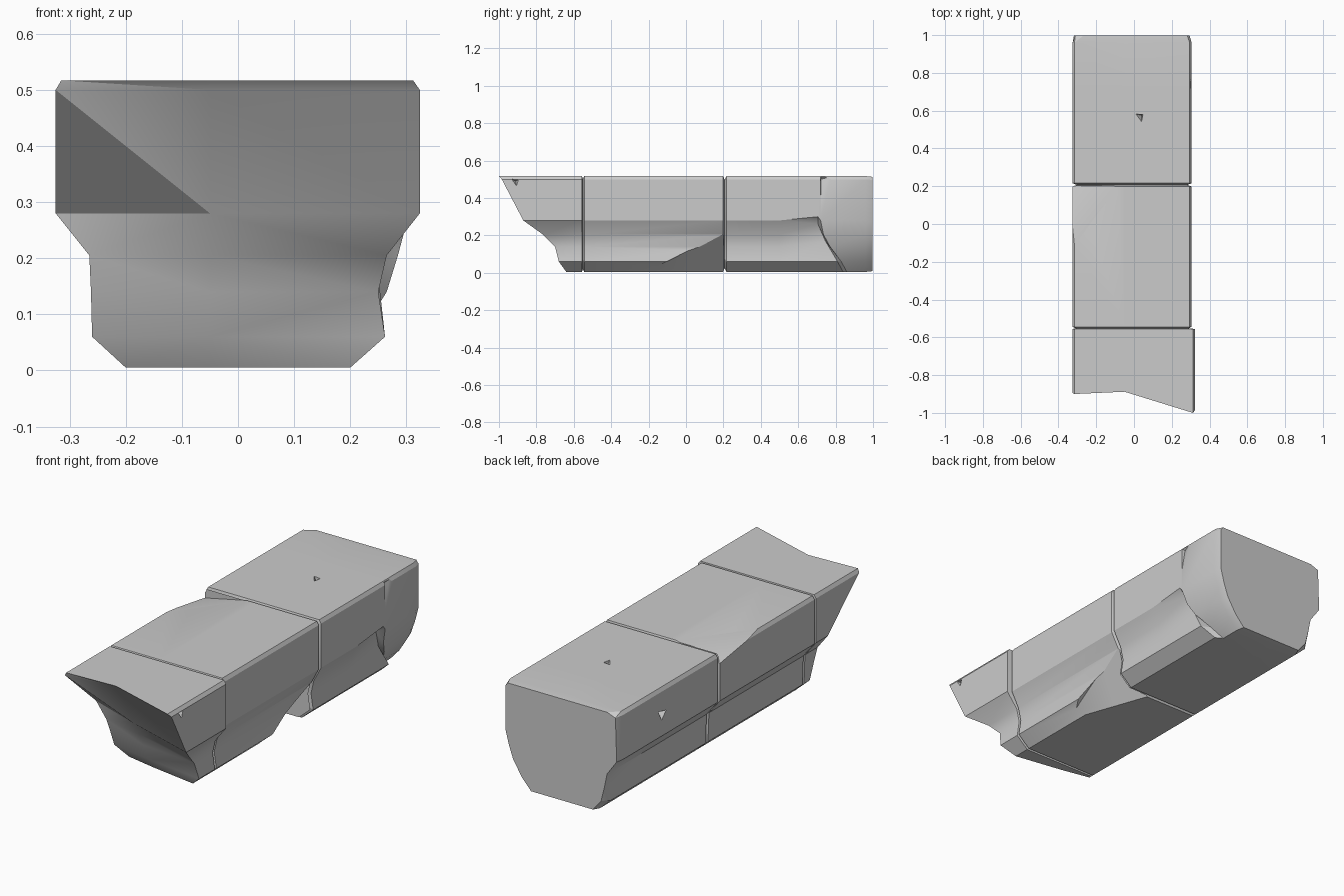
import bpy, bmesh

if "Cube" in bpy.data.objects:
    bpy.data.objects.remove(bpy.data.objects["Cube"])

# Cross-section rows, top to bottom: height and half widths of the stepped beam
Z = [0.517, 0.50, 0.28, 0.205, 0.14, 0.06, 0.005]
LEFT = [-0.315, -0.325, -0.325, -0.265, -0.262, -0.26, -0.20]
FRONT_R = [0.312, 0.324, 0.324, 0.265, 0.25, 0.262, 0.20]
MAIN_R = [0.295, 0.305, 0.305, 0.265, 0.25, 0.262, 0.20]
CHUNK_R = [0.295, 0.305, 0.305, 0.285, 0.265, 0.215, 0.165]
N = len(Z)
MID = -0.05

bm = bmesh.new()


def station(y, right=MAIN_R, left=LEFT, inset=0.0, zr=Z, yr=None, yl=None, ym=None):
    """Ring of vertices: top middle, right side down, bottom middle, left side up."""
    yr, yl = yr or [y] * N, yl or [y] * N
    ym = ym or [(a + b) / 2 for a, b in zip(yr, yl)]
    f, g = 1 - inset / 0.3, 1 - inset / 0.26

    def vert(x, yy, z):
        return bm.verts.new((x * f, yy, 0.26 + (z - 0.26) * g))
    r = [vert(right[i], yr[i], zr[i]) for i in range(N)]
    l = [vert(left[i], yl[i], Z[i]) for i in range(N)]
    top, bottom = vert(MID, ym[0], Z[0]), vert(MID, ym[-1], Z[-1])
    return {"ring": [top] + r + [bottom] + l[::-1], "r": r, "l": l,
            "top": top, "bottom": bottom, "ym": ym}


def cap(s):
    """Close an end with rows of quads meeting in a middle column."""
    m = [s["top"]] + [bm.verts.new((MID, s["ym"][i], Z[i])) for i in range(1, N - 1)] + [s["bottom"]]
    for i in range(N - 1):
        for side in (s["l"], s["r"]):
            bm.faces.new((side[i], side[i + 1], m[i + 1], m[i]))


# Broken front face: ragged, undercut towards the base
front_yr = [-1.0, -0.985, -0.87, -0.765, -0.70, -0.68, -0.64]
front_yl = [-0.90, -0.895, -0.65, -0.655, -0.63, -0.60, -0.57]
front_ym = [-0.888, -0.87, -0.75, -0.70, -0.67, -0.64, -0.60]

# Lower ledge rises along the right side of the rear block
rise_z = [0.517, 0.50, 0.30, 0.262, 0.17, 0.06, 0.005]
chunk_y = [0.72, 0.72, 0.72, 0.735, 0.77, 0.83, 0.86]
ledge_y = [0.705, 0.705, 0.705, 0.705, 0.745, 0.81, 0.84]
end_left = [-0.27, -0.315, -0.322, -0.268, -0.255, -0.235, -0.19]
end_right = [0.285, 0.298, 0.298, 0.278, 0.255, 0.205, 0.155]

stations = [
    station(0, FRONT_R, yr=front_yr, yl=front_yl, ym=front_ym),
    station(-0.556, FRONT_R),
    station(-0.552, inset=0.014),             # front seam
    station(-0.544),
    station(0.198),
    station(0.207, inset=0.02),               # rear seam
    station(0.216),
    station(0.50),
    station(0.70, zr=rise_z, yr=ledge_y),
    station(0.72, CHUNK_R, yr=chunk_y),
    station(0.96, CHUNK_R),
    station(0.998, end_right, end_left, inset=0.004),
]
for a, b in zip(stations, stations[1:]):
    ra, rb = a["ring"], b["ring"]
    for i in range(len(ra)):
        j = (i + 1) % len(ra)
        bm.faces.new((ra[i], ra[j], rb[j], rb[i]))
cap(stations[0])
cap(stations[-1])
bmesh.ops.recalc_face_normals(bm, faces=bm.faces)
# Triangulate so the warped broken faces cut cleanly
bmesh.ops.triangulate(bm, faces=[f for f in bm.faces])
mesh = bpy.data.meshes.new("stone_beam")
bm.to_mesh(mesh)
bm.free()
beam = bpy.data.objects.new("stone_beam", mesh)
bpy.context.collection.objects.link(beam)
bpy.context.view_layer.objects.active = beam
beam.select_set(True)


def chip(name, points):
    """Cut a convex shard out of the beam."""
    cb = bmesh.new()
    for p in points:
        cb.verts.new(p)
    bmesh.ops.convex_hull(cb, input=cb.verts)
    bmesh.ops.recalc_face_normals(cb, faces=cb.faces)
    me = bpy.data.meshes.new(name)
    cb.to_mesh(me)
    cb.free()
    cutter = bpy.data.objects.new(name, me)
    bpy.context.collection.objects.link(cutter)
    cutter.hide_render = True
    mod = beam.modifiers.new(name, "BOOLEAN")
    mod.operation, mod.solver, mod.object = "DIFFERENCE", "EXACT", cutter
    bpy.ops.object.modifier_apply(modifier=mod.name)
    bpy.data.objects.remove(cutter)


# Large spall on the top left corner of the middle block
chip("top_spall", [(-0.33, -0.14, 0.518), (-0.08, 0.2, 0.518), (-0.4, 0.2, 0.45),
                   (-0.33, -0.14, 0.6), (-0.08, 0.2, 0.6), (-0.4, 0.2, 0.6), (-0.4, -0.14, 0.6)])
# Spall under the right edge of the middle block
chip("under_spall", [(0.23, -0.22, 0.0), (0.272, 0.201, 0.215), (0.08, 0.201, 0.0), (0.4, 0.201, 0.215),
                     (0.4, -0.22, -0.02), (0.08, 0.201, -0.1), (0.4, 0.201, -0.1)])
# Small nicks: top surface, front corner, left wall and right wall
chip("top_nick", [(0.0, 0.585, 0.53), (0.05, 0.58, 0.53), (0.04, 0.53, 0.53), (0.04, 0.575, 0.48)])
chip("corner_nick", [(0.335, -0.94, 0.505), (0.335, -0.89, 0.50), (0.335, -0.905, 0.455), (0.295, -0.91, 0.49)])
chip("left_nick", [(-0.34, 0.70, 0.42), (-0.34, 0.60, 0.40), (-0.34, 0.66, 0.34), (-0.30, 0.65, 0.39)])
chip("right_nick", [(0.32, 0.715, 0.54), (0.32, 0.83, 0.53), (0.32, 0.72, 0.30), (0.288, 0.722, 0.50)])

bpy.ops.object.shade_smooth_by_angle(angle=0.45)
